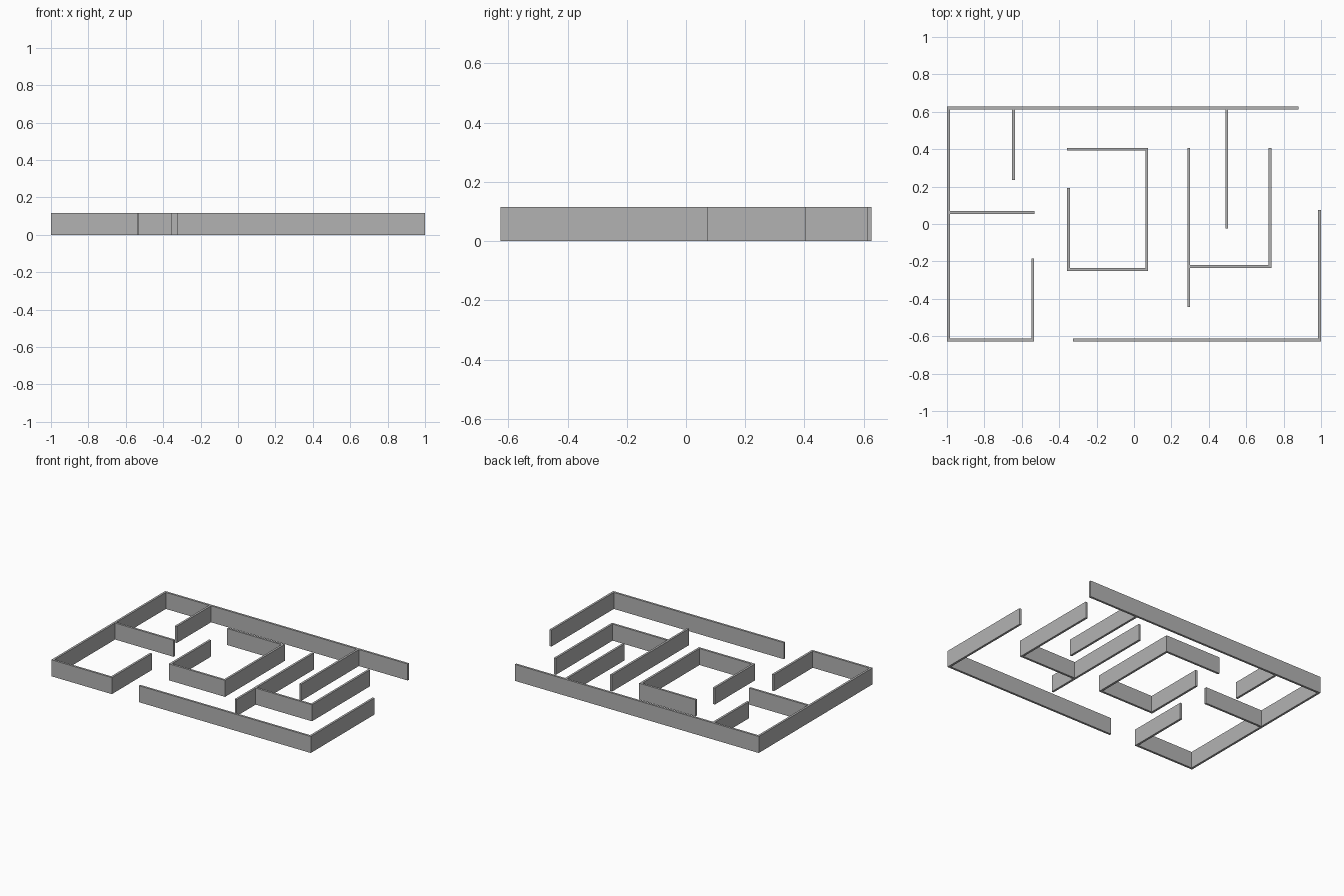
import bpy
import bmesh
from mathutils import Vector

cube = bpy.data.objects.get("Cube")
if cube:
    bpy.data.objects.remove(cube, do_unlink=True)

HEIGHT = 0.115
HALF = 0.0075          # half the wall thickness
X, Y = 1 - HALF, 0.627 - HALF   # centre lines of the outer walls

grey = bpy.data.materials.new("wall grey")
grey.use_nodes = True
colour = (0.45, 0.45, 0.45, 1)
grey.diffuse_color = colour
grey.node_tree.nodes["Principled BSDF"].inputs["Base Color"].default_value = colour


def side_of(a, b):
    """Unit vector to the left of the direction a -> b."""
    d = (b - a).normalized()
    return Vector((-d.y, d.x))


def wall(name, *points):
    """Upright wall along a centre line, with mitred corners."""
    pts = [Vector(p) for p in points]
    sides = [side_of(a, b) for a, b in zip(pts, pts[1:])]
    bm = bmesh.new()
    pairs = []
    for i, p in enumerate(pts):
        before, after = sides[max(i - 1, 0)], sides[min(i, len(sides) - 1)]
        offset = (before + after) / (1 + before.dot(after)) * HALF
        pairs.append([bm.verts.new((*q, 0)) for q in (p - offset, p + offset)])
    for (r0, l0), (r1, l1) in zip(pairs, pairs[1:]):
        bm.faces.new((r0, r1, l1, l0))
    # Raise the footprint into a closed solid
    base = bm.faces[:]
    top = bmesh.ops.extrude_face_region(bm, geom=base, use_keep_orig=True)["geom"]
    bmesh.ops.translate(bm, vec=(0, 0, HEIGHT),
                        verts=[v for v in top if isinstance(v, bmesh.types.BMVert)])
    bmesh.ops.recalc_face_normals(bm, faces=bm.faces[:])
    mesh = bpy.data.meshes.new(name)
    bm.to_mesh(mesh)
    bm.free()
    mesh.materials.append(grey)
    bpy.context.collection.objects.link(bpy.data.objects.new(name, mesh))


# Outer walls, with gaps for the two entrances
wall("outer_wall_back_and_right", (0.88, Y), (-X, Y), (-X, -Y), (-0.541, -Y), (-0.541, -0.185))
wall("outer_wall_front_and_left", (-0.326, -Y), (X, -Y), (X, 0.075))

# Partitions butted against the outer walls
wall("back_partition_right", (-0.644, Y - HALF), (-0.644, 0.235))
wall("back_partition_left", (0.496, Y - HALF), (0.496, -0.023))
wall("side_partition", (-X + HALF, 0.061), (-0.533, 0.061))

# Central room, open at one corner
wall("central_room", (-0.358, 0.4), (0.068, 0.4), (0.068, -0.243), (-0.35, -0.243), (-0.35, 0.193))

# Alcove around the long back partition
wall("alcove_long_wall", (0.293, 0.405), (0.293, -0.443))
wall("alcove_corner", (0.293 + HALF, -0.227), (0.727, -0.227), (0.727, 0.405))
